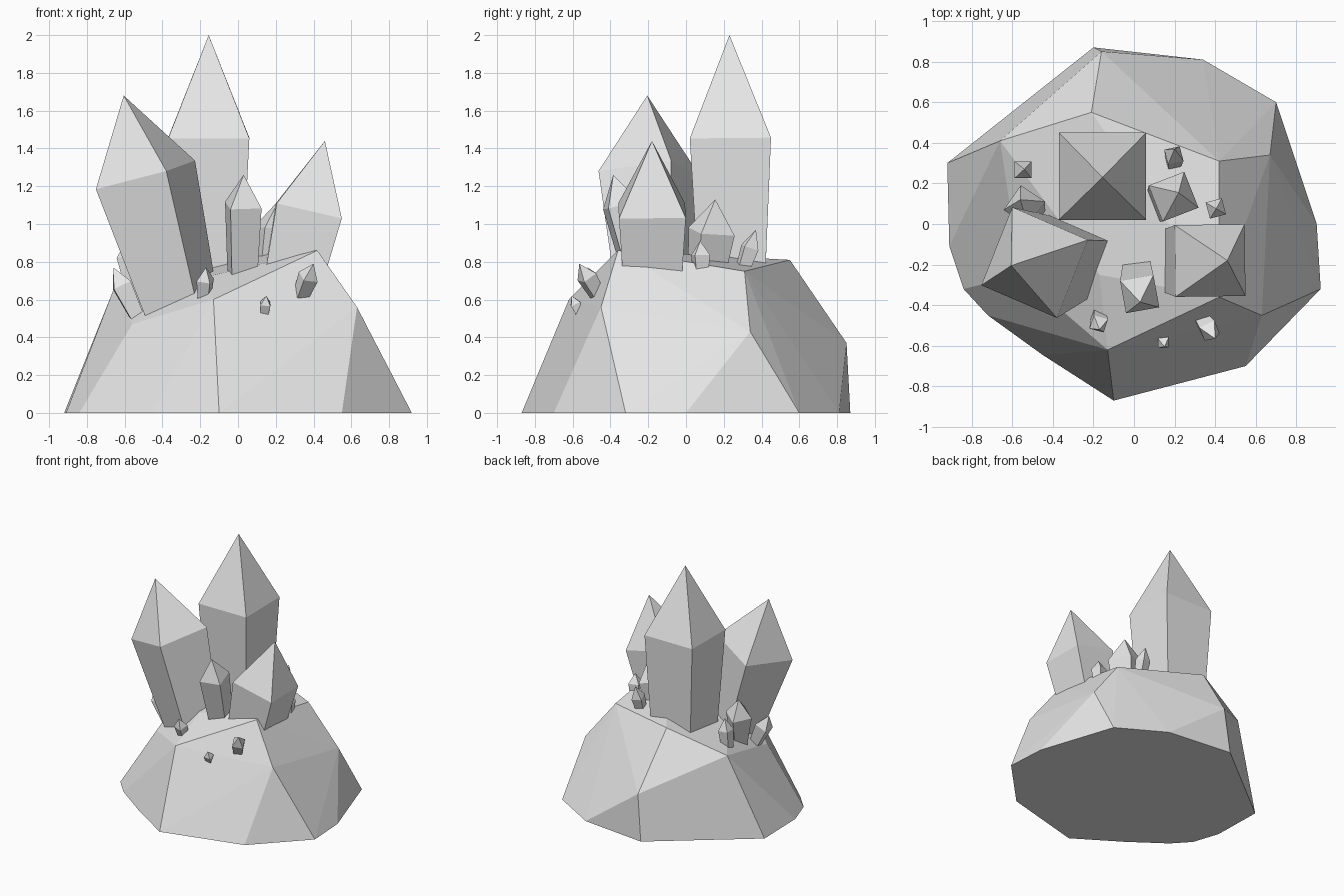
import bpy, bmesh, math
from mathutils import Vector

cube = bpy.data.objects.get("Cube")
if cube:
    bpy.data.objects.remove(cube, do_unlink=True)

stone = bpy.data.materials.new("pale_grey_stone")
stone.use_nodes = True
stone.diffuse_color = (0.8, 0.8, 0.8, 1)
stone.node_tree.nodes["Principled BSDF"].inputs["Base Color"].default_value = (0.8, 0.8, 0.8, 1)


def add_object(name, bm):
    bmesh.ops.recalc_face_normals(bm, faces=bm.faces)
    mesh = bpy.data.meshes.new(name)
    bm.to_mesh(mesh)
    bm.free()
    mesh.materials.append(stone)
    obj = bpy.data.objects.new(name, mesh)
    bpy.context.collection.objects.link(obj)
    return obj


def crystal(name, shoulder, tip, radius, angle, length, taper=0.75):
    """Four-sided tapered prism with a pyramid tip, leaning along shoulder -> tip."""
    shoulder, tip = Vector(shoulder), Vector(tip)
    axis = (tip - shoulder).normalized()
    heading = Vector((math.cos(math.radians(angle)), math.sin(math.radians(angle)), 0))
    u = (heading - axis * heading.dot(axis)).normalized()
    v = axis.cross(u)
    bm = bmesh.new()

    def ring(centre, r):
        return [bm.verts.new(centre + d * r) for d in (u, v, -u, -v)]

    top = ring(shoulder, radius)
    low = ring(shoulder - axis * length, radius * taper)
    apex = bm.verts.new(tip)
    for i in range(4):
        j = (i + 1) % 4
        bm.faces.new((low[i], low[j], top[j], top[i]))
        bm.faces.new((top[i], top[j], apex))
    bm.faces.new(low[::-1])
    return add_object(name, bm)


# Faceted rock: hull of a ground outline and its upper corners
outline = [(-.92, .30), (-.20, .87), (.34, .81), (.70, .60), (.90, 0), (.92, -.32), (.55, -.70),
           (.05, -.83), (-.10, -.87), (-.45, -.645), (-.72, -.45), (-.84, -.32), (-.91, -.11)]
corners = [(-.16, .85, .37), (-.21, .55, .81), (.42, .31, .75), (.54, .30, .60), (.67, .34, .43),
           (.63, -.45, .56), (.42, -.36, .86), (-.13, -.62, .60), (-.56, -.25, .47),
           (-.17, -.25, .72), (-.66, .41, .65)]
bm = bmesh.new()
for x, y in outline:
    bm.verts.new((x, y, 0))
for p in corners:
    bm.verts.new(p)
hull = bmesh.ops.convex_hull(bm, input=bm.verts)
loose = [g for g in hull["geom_interior"] if isinstance(g, bmesh.types.BMVert)]
bmesh.ops.delete(bm, geom=loose, context="VERTS")
bmesh.ops.dissolve_limit(bm, angle_limit=math.radians(1), verts=bm.verts, edges=bm.edges)
add_object("rock_base", bm)

# Large crystals
crystal("tall_crystal", (-.155, .235, 1.455), (-.155, .23, 2.0), .304, 45, .85, .8)
crystal("leaning_crystal", (-.49, -.19, 1.26), (-.605, -.205, 1.68), .295, 22, .85, .68)
crystal("right_crystal", (.375, -.18, 1.07), (.46, -.18, 1.44), .25, 45, .5, .82)

# Medium crystals
crystal("front_crystal", (.028, -.345, 1.1), (.03, -.385, 1.26), .118, 56, .42, .8)
crystal("back_crystal", (.195, .135, .96), (.22, .155, 1.13), .135, 66, .28, .75)
crystal("left_crystal", (-.54, .09, .83), (-.56, .12, .97), .105, 10, .3, .6)

# Small shards: foot, tip, radius, turn
shards = {
    "left_back_shard": ((-.56, .26, .60), (-.54, .27, .87), .058, 45),
    "back_shard": ((.19, .28, .70), (.20, .37, .97), .055, 60),
    "right_shard": ((.40, .08, .70), (.405, .075, .91), .058, 60),
    "front_left_shard": ((-.18, -.44, .58), (-.17, -.52, .77), .052, 30),
    "front_right_shard": ((.32, -.45, .59), (.40, -.565, .79), .058, 75),
    "front_tiny_shard": ((.135, -.55, .50), (.15, -.605, .62), .037, 50),
    "left_side_shard": ((-.53, -.13, .50), (-.66, -.13, .77), .07, 45),
}
for name, (foot, tip, radius, turn) in shards.items():
    shoulder = Vector(foot).lerp(Vector(tip), .65)
    crystal(name, shoulder, tip, radius, turn, (shoulder - Vector(foot)).length, .7)
